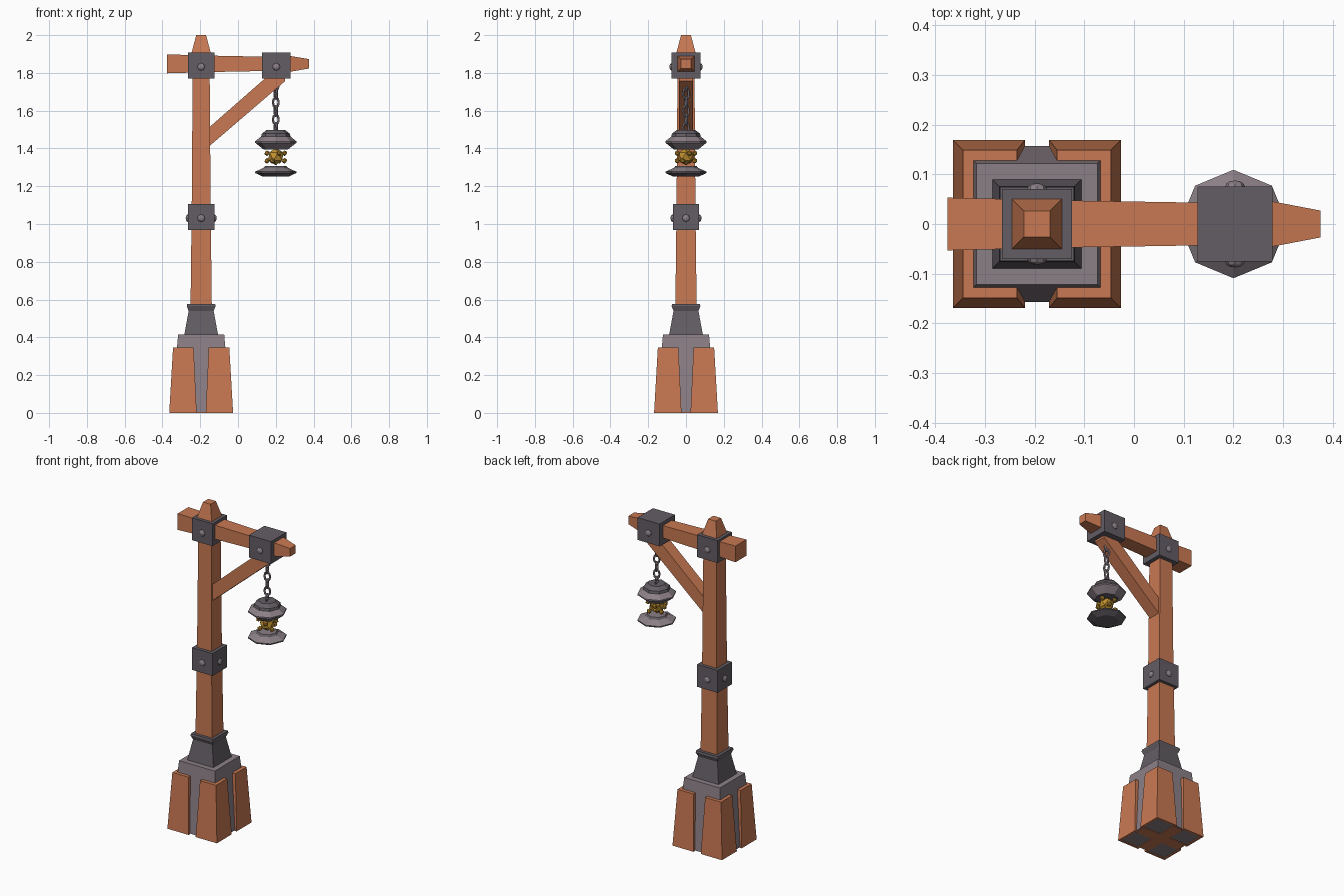
import bpy, bmesh, math
from mathutils import Vector, Matrix

if "Cube" in bpy.data.objects:
    bpy.data.objects.remove(bpy.data.objects["Cube"])

PX, LX = -0.195, 0.2      # post axis and lantern axis


def mat(name, rgb):
    m = bpy.data.materials.new(name)
    m.diffuse_color = (*rgb, 1)
    m.use_nodes = True
    m.node_tree.nodes["Principled BSDF"].inputs["Base Color"].default_value = m.diffuse_color
    return m


WOOD = mat("orange wood", (0.58, 0.19, 0.085))
IRON = mat("dark iron", (0.125, 0.11, 0.128))
STONE = mat("light grey", (0.26, 0.215, 0.24))
GOLD = mat("gold glow", (0.55, 0.29, 0.03))


def finish(name, bm, *mats):
    bmesh.ops.recalc_face_normals(bm, faces=bm.faces)
    me = bpy.data.meshes.new(name)
    bm.to_mesh(me)
    bm.free()
    for m in mats:
        me.materials.append(m)
    ob = bpy.data.objects.new(name, me)
    bpy.context.collection.objects.link(ob)
    return ob


def loft(name, rings, *mats, rule=None):
    """Closed skin through rings of points, capped at both ends."""
    bm = bmesh.new()
    vs = [[bm.verts.new(p) for p in r] for r in rings]
    n = len(rings[0])
    for a, b in zip(vs, vs[1:]):
        for i in range(n):
            bm.faces.new((a[i], a[(i + 1) % n], b[(i + 1) % n], b[i]))
    bm.faces.new(vs[0])
    bm.faces.new(vs[-1])
    if rule:
        for f in bm.faces:
            f.material_index = rule(f.calc_center_median().z)
    return finish(name, bm, *mats)


def square(cx, h, z):
    return [(cx + sx * h, sy * h, z) for sx, sy in ((-1, -1), (1, -1), (1, 1), (-1, 1))]


def octagon(r, z):
    return [(LX + r * math.cos(k * math.pi / 4), r * math.sin(k * math.pi / 4), z) for k in range(8)]


def tower(name, cx, profile, m):
    return loft(name, [square(cx, h, z) for h, z in profile], m)


def stud(name, pos, d):
    """Low domed rivet pointing along d."""
    bm = bmesh.new()
    bmesh.ops.create_uvsphere(bm, u_segments=8, v_segments=6, radius=0.02)
    bmesh.ops.scale(bm, vec=(1, 1, 0.6), verts=bm.verts)
    rot = Vector((0, 0, 1)).rotation_difference(Vector(d)).to_matrix().to_4x4()
    bmesh.ops.transform(bm, matrix=Matrix.Translation(pos) @ rot, verts=bm.verts)
    return finish(name, bm, STONE)


# Stone foot with wooden corner guards
tower("stone_foot", PX, [(0.157, 0.004), (0.122, 0.415)], STONE)
for sx in (-1, 1):
    for sy in (-1, 1):
        rings = []
        for o, g, i, z in ((0.169, 0.024, 0.156, 0), (0.149, 0.04, 0.118, 0.345)):
            pts = ((o, o), (g, o), (g, i), (i, i), (i, g), (o, g))
            rings.append([(PX + sx * x, sy * y, z) for x, y in pts])
        loft("corner_guard", rings, WOOD)

# Wooden cross under the foot
c, w = 0.15, 0.035
cross = ((w, c), (-w, c), (-w, w), (-c, w), (-c, -w), (-w, -w),
         (-w, -c), (w, -c), (w, -w), (c, -w), (c, w), (w, w))
loft("foot_cross", [[(PX + x, y, z) for x, y in cross] for z in (0, 0.005)], WOOD)

# Iron collar, post and bands
tower("collar", PX, [(0.09, 0.41), (0.066, 0.54), (0.076, 0.565), (0.074, 0.577)], IRON)
tower("post", PX, [(0.057, 0.5), (0.05, 1.1), (0.045, 1.8), (0.051, 1.88), (0.051, 1.905), (0.026, 2.0)], WOOD)
bands = (("middle_band", PX, 0.07, 1.037, 4), ("post_bracket", PX, 0.07, 1.838, 2),
         ("lantern_bracket", 0.203, 0.0755, 1.838, 2))
for name, cx, h, z, count in bands:
    tower(name, cx, [(h, z - 0.068), (h, z + 0.07)], IRON)
    for d in ((0, -1, 0), (0, 1, 0), (1, 0, 0), (-1, 0, 0))[:count]:
        stud(name + "_stud", Vector((cx, 0, z - 0.006)) + Vector(d) * h, d)

# Tapered cross beam
beam = ((-0.375, 0.053, 0.05), (-0.12, 0.047, 0.043), (0.13, 0.043, 0.038),
        (0.275, 0.046, 0.042), (0.375, 0.027, 0.025))
loft("beam", [[(x, sy * hy, 1.848 + sz * hz) for sy, sz in ((-1, -1), (1, -1), (1, 1), (-1, 1))]
              for x, hy, hz in beam], WOOD)

# Diagonal brace
side = ((-0.16, 1.405), (0.25, 1.757), (0.25, 1.79), (0.165, 1.79), (-0.16, 1.505))
loft("brace", [[(x, y, z) for x, z in side] for y in (-0.038, 0.038)], WOOD)


# Chain of alternating oval links
def link(z, turn):
    bm = bmesh.new()
    n, m = 10, 5
    vs = []
    for i in range(n):
        a = 2 * math.pi * i / n
        out = Vector((math.cos(a), 0, math.sin(a)))
        mid = Vector((0.016 * math.cos(a), 0, 0.027 * math.sin(a)))
        for j in range(m):
            b = 2 * math.pi * j / m
            vs.append(bm.verts.new(mid + 0.0065 * (out * math.cos(b) + Vector((0, math.sin(b), 0)))))
    for i in range(n):
        for j in range(m):
            k, l = (i + 1) % n, (j + 1) % m
            bm.faces.new((vs[i * m + j], vs[k * m + j], vs[k * m + l], vs[i * m + l]))
    bmesh.ops.transform(bm, matrix=Matrix.Translation((LX, 0, z)) @ Matrix.Rotation(turn, 4, 'Z'), verts=bm.verts)
    finish("chain_link", bm, STONE)


for k in range(6):
    link(1.735 - 0.0455 * k, math.radians(20 + 90 * (k % 2)))

# Lantern lid and tray
loft("lantern_lid", [octagon(r, z) for r, z in
                     ((0.065, 1.395), (0.109, 1.43), (0.109, 1.438), (0.078, 1.463), (0.074, 1.478), (0.05, 1.497))],
     STONE, IRON, rule=lambda z: int(z > 1.46 or z < 1.4))
loft("lantern_tray", [octagon(r, z) for r, z in
                      ((0.07, 1.252), (0.109, 1.27), (0.109, 1.277), (0.065, 1.297), (0.055, 1.308))],
     STONE, IRON, rule=lambda z: int(z < 1.275 or 1.3 < z < 1.306))


# Glowing core with small sparks around it
def nugget(name, pos, r):
    bm = bmesh.new()
    bmesh.ops.create_icosphere(bm, subdivisions=1, radius=r, matrix=Matrix.Translation(pos))
    finish(name, bm, GOLD)


nugget("glow_core", (LX, 0, 1.357), 0.046)
for k in range(8):
    a = math.radians(22.5 + 45 * k)
    nugget("glow_spark", (LX + 0.05 * math.cos(a), 0.05 * math.sin(a), 1.335 if k % 2 else 1.375), 0.015)
